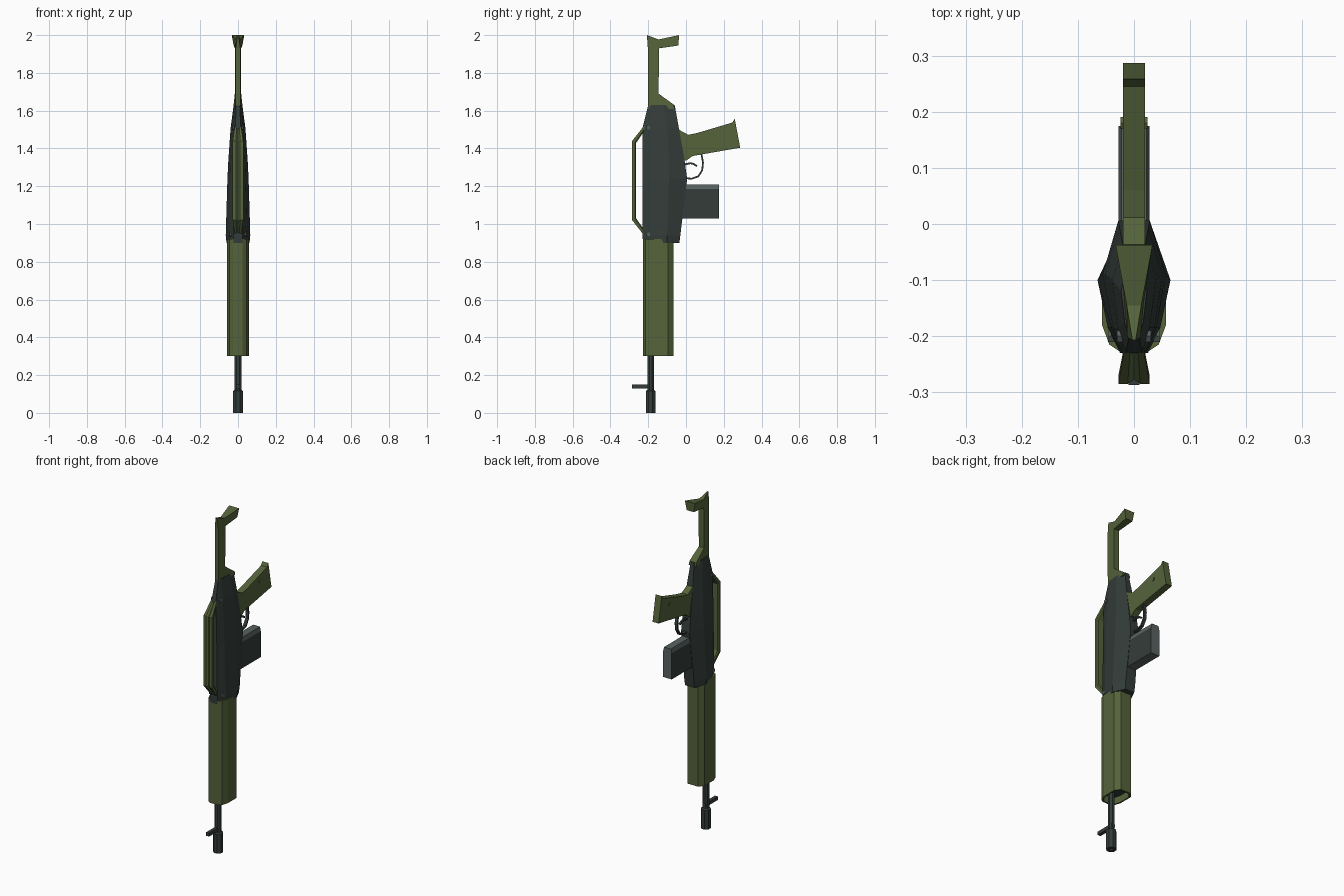
import bpy, bmesh, math
from mathutils import Vector

if "Cube" in bpy.data.objects:
    bpy.data.objects.remove(bpy.data.objects["Cube"])


def material(name, r, g, b):
    m = bpy.data.materials.new(name)
    m.diffuse_color = (r, g, b, 1)
    m.use_nodes = True
    m.node_tree.nodes["Principled BSDF"].inputs["Base Color"].default_value = m.diffuse_color
    return m


OLIVE = material("olive green", 0.09, 0.125, 0.042)
DARK = material("dark gunmetal", 0.034, 0.046, 0.042)
GREY = material("worn grey", 0.10, 0.125, 0.12)


def finish(name, bm, *mats):
    bmesh.ops.recalc_face_normals(bm, faces=bm.faces)
    me = bpy.data.meshes.new(name)
    bm.to_mesh(me)
    bm.free()
    ob = bpy.data.objects.new(name, me)
    bpy.context.collection.objects.link(ob)
    for m in mats:
        me.materials.append(m)
    return ob


def loft(name, rings, *mats, cap=True):
    """Skin equal-length rings of points and close both ends."""
    bm = bmesh.new()
    vs = [[bm.verts.new(p) for p in r] for r in rings]
    n = len(vs[0])
    for a, b in zip(vs, vs[1:]):
        for i in range(n):
            bm.faces.new((a[i], a[(i + 1) % n], b[(i + 1) % n], b[i]))
    if cap:
        bm.faces.new(vs[0])
        bm.faces.new(vs[-1])
    return finish(name, bm, *mats)


def prism(name, pts, mat, hw=0.02):
    """Side profile of (y, z) or (y, z, half width), spread across x."""
    pts = [p if len(p) == 3 else (*p, hw) for p in pts]
    return loft(name, [[(s * w, y, z) for y, z, w in pts] for s in (-1, 1)], mat)


def mirror(half):
    """Mirror a half section of (x, y) across x = 0."""
    return half + [(-x, y) for x, y in reversed(half)]


def circle(r, z, n=8, y=-0.187):
    return [(r * math.cos(math.tau * (i + .5) / n), y + r * math.sin(math.tau * (i + .5) / n), z)
            for i in range(n)]


def strip(name, path, t, hw, mat):
    """Thin bent strip following a (y, z) path."""
    left, right = [], []
    for i, p in enumerate(path):
        d = Vector(path[min(i + 1, len(path) - 1)]) - Vector(path[max(i - 1, 0)])
        n = Vector((-d.y, d.x)).normalized() * t / 2
        left.append(tuple(Vector(p) + n))
        right.append(tuple(Vector(p) - n))
    return prism(name, left + right[::-1], mat, hw)


# Barrel and hollow muzzle
loft("barrel", [circle(0.019, 0.1), circle(0.019, 0.34)], DARK)
loft("muzzle", [circle(0.012, 0.04), circle(0.012, 0), circle(0.028, 0),
                circle(0.028, 0.115), circle(0.02, 0.122)], DARK)
prism("front_sight", [(-0.287, 0.13), (-0.17, 0.13), (-0.17, 0.15), (-0.287, 0.15)], DARK, 0.01)

# Handguard with a recessed lower end
guard = mirror([(0.024, -0.228), (0.044, -0.215), (0.057, -0.18), (0.057, -0.095), (0.035, -0.065)])
inner = [(x * 0.85, -0.147 + (y + 0.147) * 0.88) for x, y in guard]
hg = loft("handguard", [[(x, y, z) for x, y in s] for s, z in
                        ((inner, 0.34), (inner, 0.3), (guard, 0.3), (guard, 0.92))], OLIVE, DARK)
for p in hg.data.polygons:
    if abs(p.center.z - 0.34) < 0.01:
        p.material_index = 1

# Receiver: z, front y, shoulder y, widest y, back y, half width
sections = [(0.90, -0.228, -0.185, -0.10, -0.035, 0.061),
            (0.94, -0.230, -0.185, -0.10, -0.030, 0.065),
            (1.24, -0.230, -0.185, -0.09, 0.006, 0.056),
            (1.34, -0.230, -0.185, -0.09, -0.008, 0.051),
            (1.51, -0.230, -0.185, -0.10, -0.038, 0.039),
            (1.63, -0.200, -0.175, -0.12, -0.060, 0.023)]
loft("receiver", [[(x, y, z) for x, y in mirror([(0.38 * w, a), (0.72 * w, b), (w, c), (0.5 * w, d)])]
                  for z, a, b, c, d, w in sections], DARK)

# Shoulder stock
prism("stock", [(-0.2, 1.61, 0.012), (-0.06, 1.61, 0.024), (-0.065, 1.632, 0.023),
                (-0.145, 1.69, 0.017), (-0.143, 1.93, 0.017), (-0.04, 1.945, 0.023),
                (-0.037, 2.0, 0.033), (-0.145, 1.977, 0.013), (-0.207, 2.0, 0.003),
                (-0.202, 1.93, 0.012), (-0.202, 1.7, 0.012)], OLIVE)

# Pistol grip
prism("grip", [(-0.05, 1.51), (-0.03, 1.495), (0.012, 1.472), (0.06, 1.482), (0.245, 1.537),
               (0.258, 1.557), (0.287, 1.404), (0.035, 1.36), (0.0, 1.335), (-0.05, 1.335)],
      OLIVE, 0.02)

# Trigger and its guard
strip("trigger_guard", [(-0.01, 1.243), (0.03, 1.24), (0.065, 1.252), (0.086, 1.285),
                        (0.09, 1.325), (0.082, 1.37)], 0.009, 0.009, DARK)
strip("trigger", [(-0.01, 1.315), (0.025, 1.322), (0.04, 1.318), (0.058, 1.306)], 0.01, 0.006, DARK)

# Magazine: grey rim, dark inset sides
bm = bmesh.new()
bmesh.ops.create_cube(bm, size=1)
for v in bm.verts:
    v.co = (v.co.x * 0.056, 0.0675 + v.co.y * 0.215, 1.12 + v.co.z * 0.18)
bm.normal_update()
sides = [f for f in bm.faces if abs(f.normal.x) > 0.9]
for f in sides:
    f.material_index = 1
    for v in f.verts:   # bevel the upper edge inward
        if v.co.z > 1.2:
            v.co.x *= 0.8
upper = [e for e in bm.edges if all(abs(v.co.x) > 0.01 for v in e.verts)
         and abs(e.verts[0].co.z - e.verts[1].co.z) > 0.1]
new = bmesh.ops.subdivide_edges(bm, edges=upper, cuts=1)["geom_inner"]
for v in new:
    if isinstance(v, bmesh.types.BMVert):
        v.co = (math.copysign(0.028, v.co.x), v.co.y, 1.185)
for f in bm.faces:
    c = f.calc_center_median()
    f.material_index = int(abs(c.x) > 0.02 and c.z < 1.18)
finish("magazine", bm, GREY, DARK)

# Grooved carry handle, swept along a bent side path
path = [(-0.222, 0.94, 0.012, 0.6), (-0.285, 1.02, 0.02, 1), (-0.285, 1.44, 0.02, 1),
        (-0.222, 1.52, 0.012, 0.6)]
rings = []
for y, z, t, k in path:
    shape = [(0, 0.4), (0.4, 0), (1, 0), (1, 0.7), (0.8, 1), (-0.8, 1), (-1, 0.7), (-1, 0), (-0.4, 0)]
    toward = 0.012 * (1 if z < 1.2 else -1)
    rings.append([(x * 0.028 * k, y + d * t, z + d * toward) for x, d in shape])
loft("carry_handle", rings, OLIVE)

# Side bolts
for name, y, z, x in (("upper_bolt", -0.2, 1.51, 0.026), ("lower_bolt", -0.2, 0.945, 0.041),
                      ("grip_bolt", 0.18, 1.478, 0.02)):
    mat = OLIVE if name == "grip_bolt" else GREY
    loft(name, [[(s * (x + 0.004), y + p[0], z + p[1] + 0.187) for p in circle(0.012, 0, 6)]
                for s in (-1, 1)], mat)
